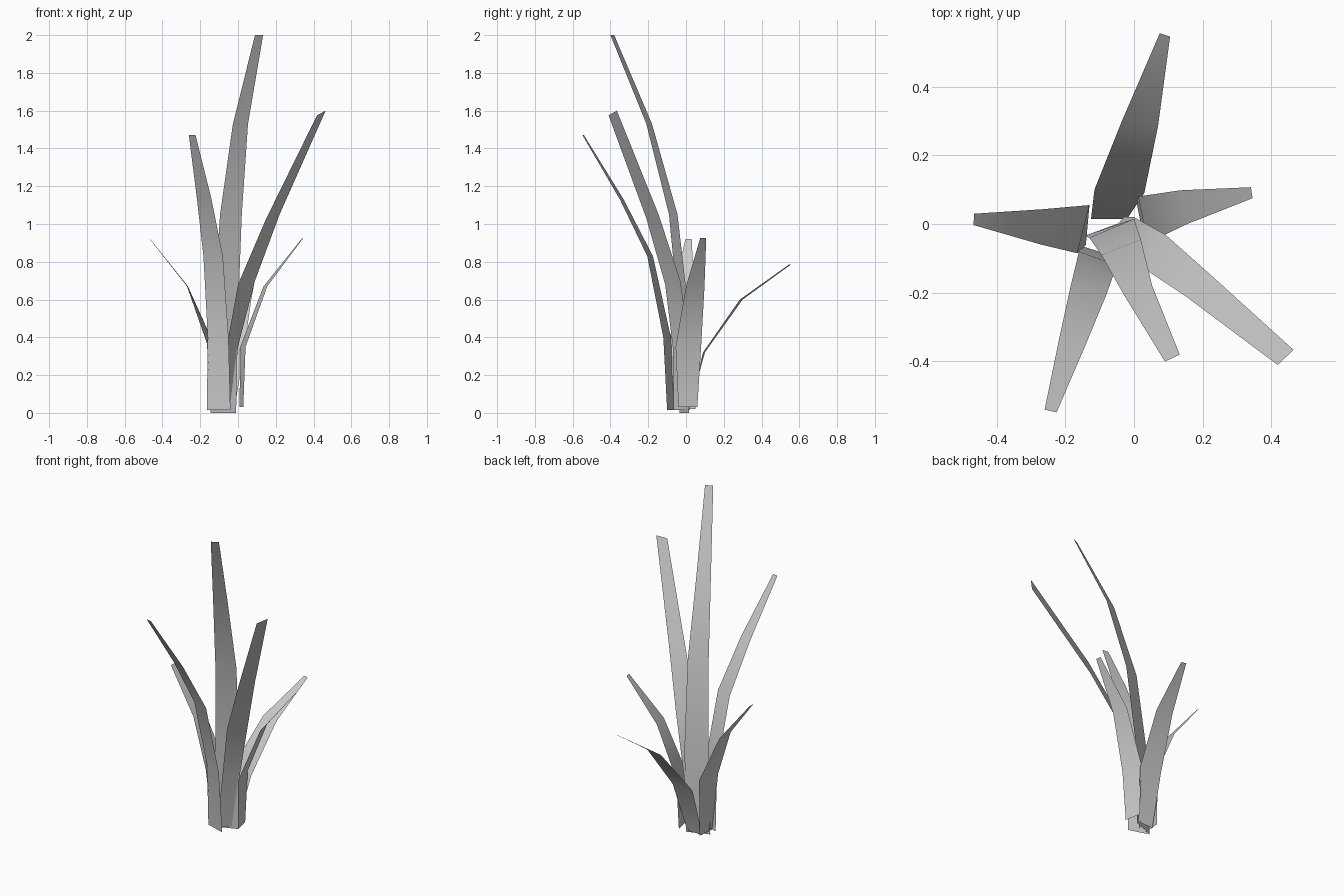
import bpy


def leaf(name, rows):
    """Flat tapering blade; each row is left x, left y, right x, right y, z (and right z)."""
    verts, faces = [], []
    for lx, ly, rx, ry, z, *zr in rows:
        verts += [(lx, ly, z), (rx, ry, zr[0] if zr else z)]
    for i in range(0, len(verts) - 2, 2):
        faces.append((i, i + 2, i + 3, i + 1))
    mesh = bpy.data.meshes.new(name)
    mesh.from_pydata(verts, [], faces)
    mesh.update()
    mesh.shade_smooth()
    obj = bpy.data.objects.new(name, mesh)
    bpy.context.collection.objects.link(obj)
    return obj


# Tall central leaf
leaf("tall_leaf", [
    (-0.145, -0.035, -0.01, 0.015, 0.0),
    (-0.13, -0.04, 0.0, 0.015, 0.53),
    (-0.095, -0.09, 0.02, -0.045, 1.05),
    (-0.027, -0.21, 0.053, -0.18, 1.53),
    (0.09, -0.40, 0.133, -0.38, 2.0)])

# Long leaf leaning front right
leaf("front_right_leaf", [
    (-0.10, -0.065, -0.03, 0.02, 0.015),
    (-0.06, -0.07, 0.0, 0.02, 0.35),
    (0.0, -0.11, 0.09, -0.03, 0.68, 0.70),
    (0.15, -0.21, 0.22, -0.145, 1.03, 1.05),
    (0.418, -0.41, 0.464, -0.366, 1.575, 1.60)])

# Medium leaf leaning front left
leaf("front_left_leaf", [
    (-0.165, -0.06, -0.04, -0.10, 0.015),
    (-0.16, -0.08, -0.05, -0.12, 0.40),
    (-0.183, -0.175, -0.08, -0.205, 0.83),
    (-0.217, -0.33, -0.14, -0.35, 1.13),
    (-0.26, -0.54, -0.225, -0.548, 1.47)])

# Short side and back leaves
leaf("left_leaf", [
    (-0.13, 0.05, -0.14, -0.06, 0.02),
    (-0.13, 0.055, -0.165, -0.085, 0.37),
    (-0.265, 0.043, -0.27, -0.06, 0.67),
    (-0.465, 0.03, -0.467, -0.003, 0.92)])
leaf("right_leaf", [
    (0.008, 0.06, 0.028, -0.04, 0.03),
    (0.012, 0.08, 0.04, -0.055, 0.35),
    (0.135, 0.098, 0.155, 0.0, 0.67),
    (0.34, 0.107, 0.345, 0.075, 0.925)])
leaf("back_leaf", [
    (-0.125, 0.015, -0.02, 0.015, 0.01),
    (-0.115, 0.10, 0.03, 0.09, 0.32),
    (-0.035, 0.30, 0.07, 0.285, 0.60),
    (0.075, 0.555, 0.105, 0.545, 0.785)])
